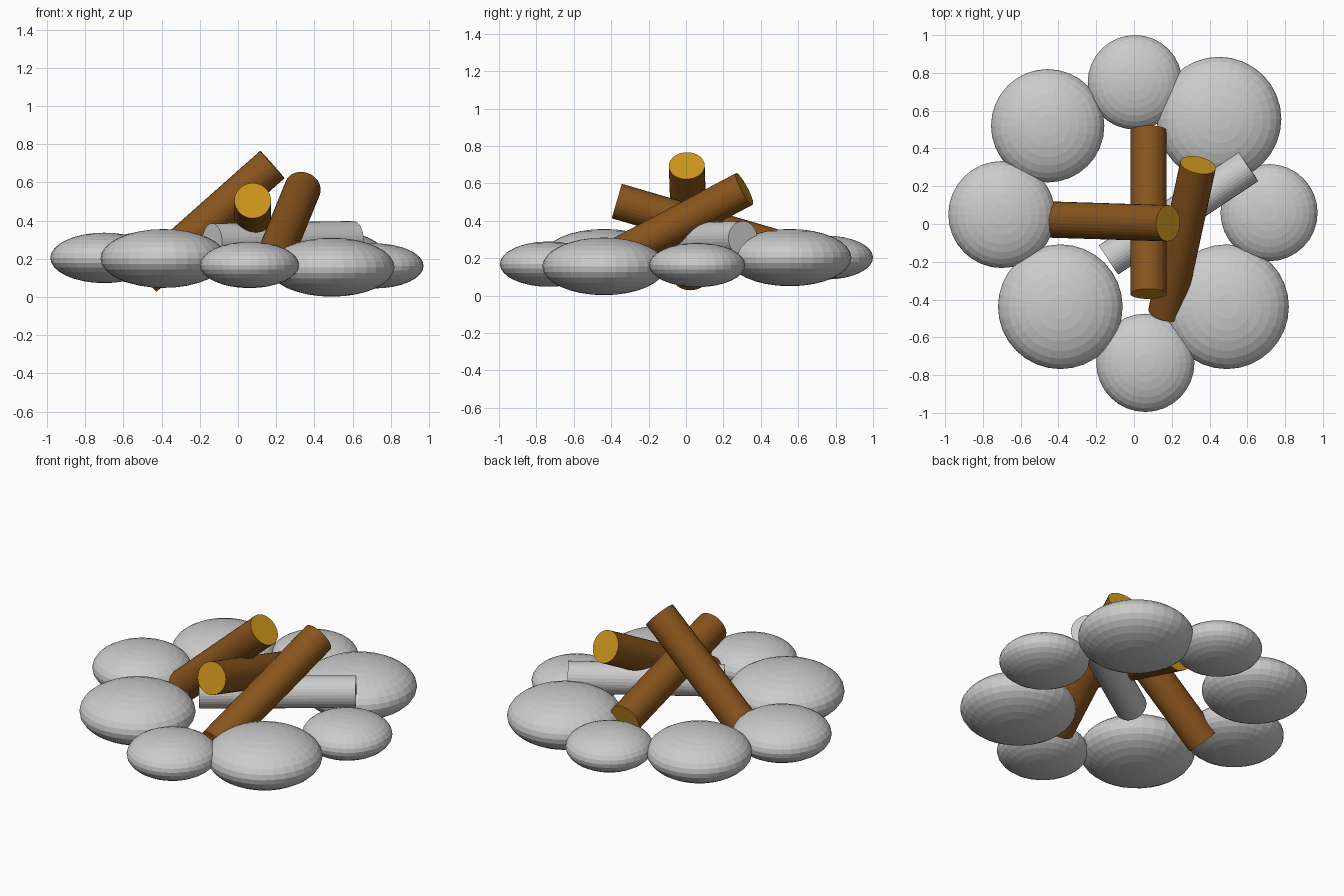
import bpy
from mathutils import Vector

if "Cube" in bpy.data.objects:
    bpy.data.objects.remove(bpy.data.objects["Cube"])


def material(name, color):
    m = bpy.data.materials.new(name)
    m.diffuse_color = (*color, 1)
    m.use_nodes = True
    m.node_tree.nodes["Principled BSDF"].inputs["Base Color"].default_value = m.diffuse_color
    return m


bark = material("bark", (0.25, 0.09, 0.012))
cut_wood = material("cut_wood", (0.6, 0.3, 0.012))


def stone(name, x, y, z, r, h):
    bpy.ops.mesh.primitive_uv_sphere_add(segments=32, ring_count=16, radius=1,
                                         location=(x, y, z))
    ob = bpy.context.object
    ob.name = name
    ob.scale = (r, r, h)


def log(name, start, end, radius=0.096, colored=True):
    a, b = Vector(start), Vector(end)
    axis = b - a
    bpy.ops.mesh.primitive_cylinder_add(vertices=32, radius=radius,
                                        depth=axis.length, location=(a + b) / 2)
    ob = bpy.context.object
    ob.name = name
    ob.rotation_euler = axis.to_track_quat('Z', 'Y').to_euler()
    if colored:
        ob.data.materials.append(bark)
        ob.data.materials.append(cut_wood)
        # pale sawn ends
        for p in ob.data.polygons:
            if len(p.vertices) > 4:
                p.material_index = 1


# ring of flattened stones: x, y, z, radius, half height
stones = [
    (0.715, 0.06, 0.163, 0.257, 0.118),
    (0.45, 0.555, 0.203, 0.33, 0.153),
    (0.005, 0.75, 0.203, 0.25, 0.117),
    (-0.457, 0.52, 0.203, 0.30, 0.14),
    (-0.70, 0.05, 0.205, 0.283, 0.132),
    (-0.39, -0.438, 0.202, 0.33, 0.154),
    (0.06, -0.735, 0.168, 0.26, 0.121),
    (0.49, -0.438, 0.156, 0.33, 0.154),
]
for i, s in enumerate(stones):
    stone(f"ring_stone_{i + 1}", *s)

# stacked logs
log("steep_log", (-0.49, 0.025, 0.10), (0.18, 0.004, 0.694))
log("middle_log", (0.077, 0.495, 0.253), (0.077, -0.37, 0.505))
log("leaning_log", (0.17, -0.47, 0.156), (0.339, 0.312, 0.57))
log("grey_log", (-0.135, -0.19, 0.293), (0.606, 0.304, 0.305), 0.093, False)
